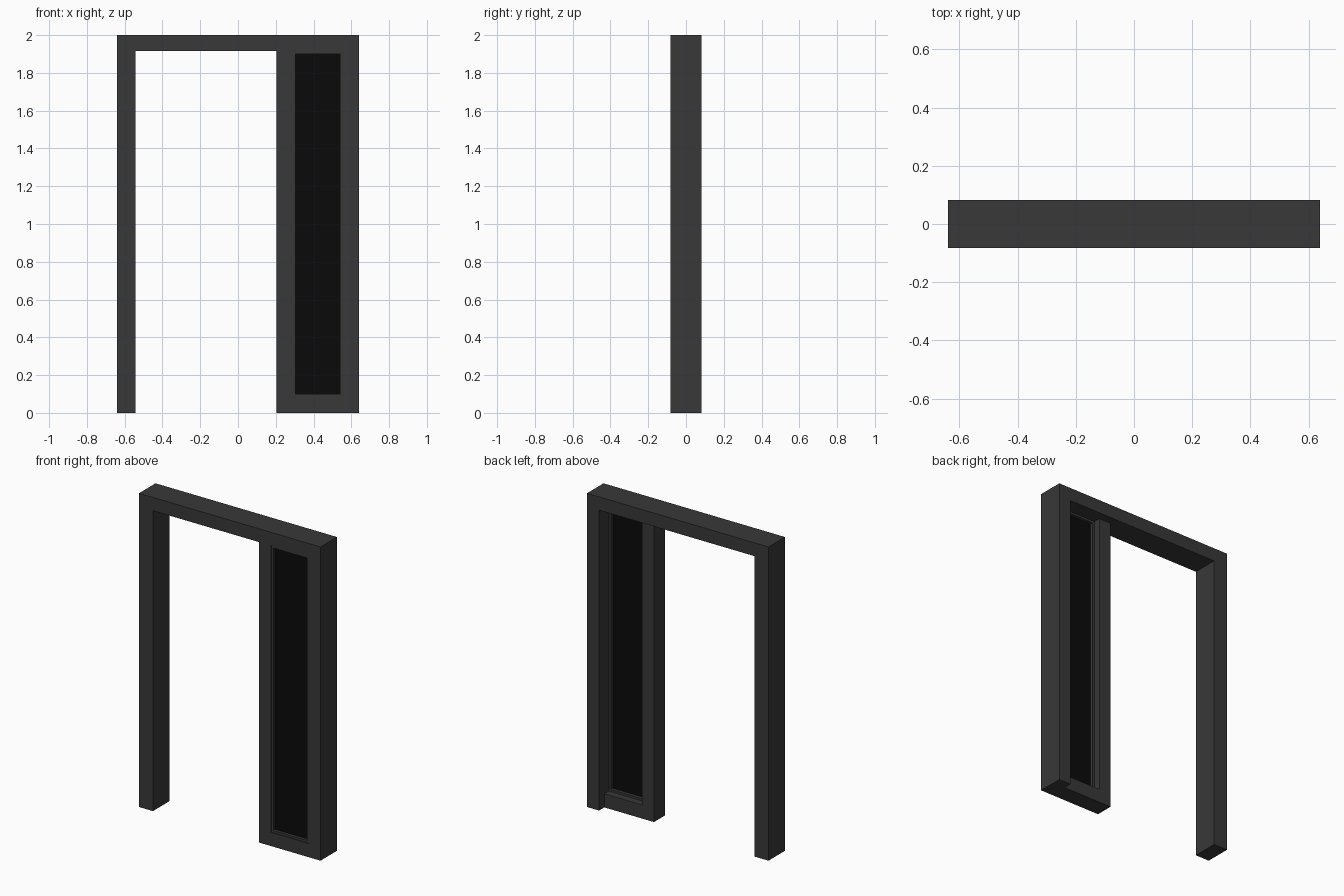
import bpy, bmesh

if "Cube" in bpy.data.objects:
    bpy.data.objects.remove(bpy.data.objects["Cube"])


def material(name, rgb):
    m = bpy.data.materials.new(name)
    m.diffuse_color = (*rgb, 1)
    m.use_nodes = True
    m.node_tree.nodes["Principled BSDF"].inputs["Base Color"].default_value = m.diffuse_color
    return m


METAL = material("dark_metal", (0.04, 0.04, 0.04))
GLASS = material("black_glass", (0.003, 0.003, 0.003))


def extrude_xz(name, outline, y0, y1, mat):
    """Solid made by extruding an x-z outline from y0 to y1."""
    bm = bmesh.new()
    face = bm.faces.new([bm.verts.new((x, y0, z)) for x, z in outline])
    ext = bmesh.ops.extrude_face_region(bm, geom=[face])
    verts = [v for v in ext["geom"] if isinstance(v, bmesh.types.BMVert)]
    bmesh.ops.translate(bm, verts=verts, vec=(0, y1 - y0, 0))
    bmesh.ops.recalc_face_normals(bm, faces=bm.faces)
    mesh = bpy.data.meshes.new(name)
    bm.to_mesh(mesh)
    bm.free()
    mesh.materials.append(mat)
    obj = bpy.data.objects.new(name, mesh)
    bpy.context.collection.objects.link(obj)
    return obj


def box(name, x0, x1, y0, y1, z0, z1, mat):
    return extrude_xz(name, [(x0, z0), (x1, z0), (x1, z1), (x0, z1)], y0, y1, mat)


W, D, H = 0.64, 0.083, 2.0      # half width, half depth, height
HEAD = 1.915                    # underside of the head
JL, JR = -0.542, 0.555          # inner faces of the jambs
ML, MR = 0.205, 0.29            # mullion sides
BACK = 0.03                     # back of mullion and rail
RAIL, BEAD = 0.087, 0.014

# Outer frame: two jambs and the head in one piece
extrude_xz("door_frame", [(-W, 0), (JL, 0), (JL, HEAD), (JR, HEAD),
                          (JR, 0), (W, 0), (W, H), (-W, H)], -D, D, METAL)

# Sidelight mullion and bottom rail
box("mullion", ML, MR, -D, BACK, 0, HEAD, METAL)
box("bottom_rail", MR, JR, -D, BACK, 0, RAIL, METAL)

# Glazing beads around the pane
b0, b1 = -0.078, -0.015
box("bead_left", MR, MR + BEAD, b0, b1, RAIL, HEAD, METAL)
box("bead_right", JR - BEAD, JR, b0, b1, RAIL, HEAD, METAL)
box("bead_bottom", MR + BEAD, JR - BEAD, b0, b1, RAIL, RAIL + BEAD, METAL)
box("bead_top", MR + BEAD, JR - BEAD, b0, b1, HEAD - BEAD, HEAD, METAL)

# Glass pane
box("glass_pane", MR + BEAD, JR - BEAD, -0.06, -0.035, RAIL + BEAD, HEAD - BEAD, GLASS)
